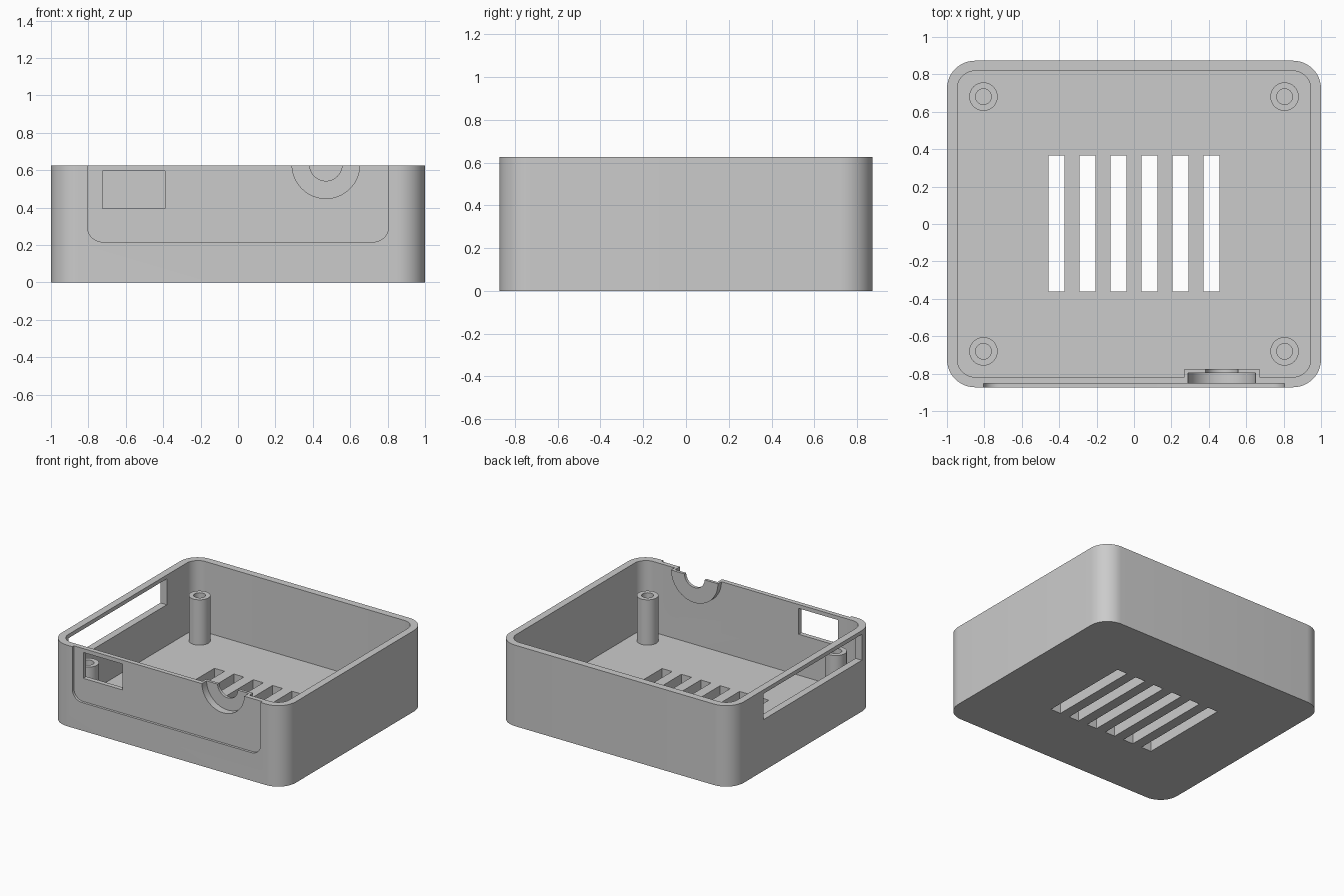
import bpy, bmesh, math
from mathutils import Vector

if "Cube" in bpy.data.objects:
    bpy.data.objects.remove(bpy.data.objects["Cube"], do_unlink=True)

grey = bpy.data.materials.new("light grey plastic")
grey.use_nodes = True
grey.diffuse_color = (0.6, 0.6, 0.6, 1)
grey.node_tree.nodes["Principled BSDF"].inputs["Base Color"].default_value = (0.6, 0.6, 0.6, 1)

HX, HY, TOP = 1.0, 0.873, 0.626      # outer half sizes and height
WALL, FLOOR = 0.055, 0.08


def rounded_rect(x0, x1, y0, y1, r, steps=12):
    """Outline of a rectangle with rounded corners."""
    corners = [(x1 - r, y1 - r), (x0 + r, y1 - r), (x0 + r, y0 + r), (x1 - r, y0 + r)]
    pts = []
    for q, (cx, cy) in enumerate(corners):
        for i in range(steps + 1):
            a = (q + i / steps) * math.pi / 2
            pts.append((cx + r * math.cos(a), cy + r * math.sin(a)))
    return pts


def arc(cx, cy, r, a0, a1, n):
    angles = [a0 + (a1 - a0) * i / n for i in range(n + 1)]
    return [(cx + r * math.cos(a), cy + r * math.sin(a)) for a in angles]


def circle(cx, cy, r, n=48):
    return arc(cx, cy, r, 0, 2 * math.pi, n)[:-1]


def prism(name, outline, a, b, axis="z"):
    """Extrude an outline along z (outline in x, y) or along y (outline in x, z)."""
    def at(p, d):
        return Vector((p[0], p[1], d)) if axis == "z" else Vector((p[0], d, p[1]))
    bm = bmesh.new()
    low = [bm.verts.new(at(p, a)) for p in outline]
    high = [bm.verts.new(at(p, b)) for p in outline]
    bm.faces.new(low)
    bm.faces.new(high)
    for i in range(len(low)):
        j = (i + 1) % len(low)
        bm.faces.new((low[i], low[j], high[j], high[i]))
    bmesh.ops.recalc_face_normals(bm, faces=bm.faces)
    mesh = bpy.data.meshes.new(name)
    bm.to_mesh(mesh)
    bm.free()
    mesh.materials.append(grey)
    obj = bpy.data.objects.new(name, mesh)
    bpy.context.collection.objects.link(obj)
    return obj


def box(name, x, y, z):
    return prism(name, [(x[0], y[0]), (x[1], y[0]), (x[1], y[1]), (x[0], y[1])], *z)


def select(obj):
    bpy.ops.object.select_all(action="DESELECT")
    obj.select_set(True)
    bpy.context.view_layer.objects.active = obj


def combine(obj, tool, operation="DIFFERENCE"):
    """Apply a boolean and discard the tool object."""
    mod = obj.modifiers.new("boolean", "BOOLEAN")
    mod.operation, mod.object, mod.solver = operation, tool, "EXACT"
    select(obj)
    bpy.ops.object.modifier_apply(modifier=mod.name)
    bpy.data.objects.remove(tool, do_unlink=True)


def smooth(obj):
    select(obj)
    bpy.ops.object.shade_smooth_by_angle(angle=math.radians(30))


# Open tray with rounded corners
shell = prism("case_shell", rounded_rect(-HX, HX, -HY, HY, 0.15), 0, TOP)
ix, iy = HX - WALL, HY - WALL
combine(shell, prism("cavity", rounded_rect(-ix, ix, -iy, iy, 0.095), FLOOR, 1))

# Half-round boss behind the connector notch
NX = 0.47
boss = arc(NX, TOP, 0.2, math.pi, 2 * math.pi, 32)
combine(shell, prism("boss", boss, -0.84, -0.775, "y"), "UNION")

# Shallow panel recess on the front, open at the top
panel = rounded_rect(-0.805, 0.805, 0.217, 1, 0.08)
combine(shell, prism("panel_recess", panel, -1, -0.854, "y"))

# Stepped connector notch
combine(shell, prism("notch_wide", circle(NX, 0.63, 0.181, 64), -1, -0.797, "y"))
combine(shell, prism("notch_narrow", circle(NX, 0.63, 0.087), -1, -0.7, "y"))

# Openings in the front and the side wall
combine(shell, box("front_opening", (-0.725, -0.39), (-1, -0.7), (0.396, 0.596)))
combine(shell, box("side_opening", (-1.1, -0.9), (-0.72, 0.48), (0.396, 0.596)))

# Ventilation slots in the floor
for i in range(6):
    x = (i - 2.5) * 0.1655
    combine(shell, box("slot", (x - 0.043, x + 0.043), (-0.36, 0.365), (-0.1, 0.2)))
smooth(shell)

# Hollow screw posts in the corners
for side, sx in (("left", 1), ("right", -1)):
    for end, sy in (("front", -1), ("back", 1)):
        x, y = sx * 0.805, sy * 0.681
        post = prism(f"screw_post_{end}_{side}", circle(x, y, 0.076), FLOOR - 0.03, 0.43)
        combine(post, prism("bore", circle(x, y, 0.042, 32), FLOOR + 0.01, 1))
        smooth(post)
